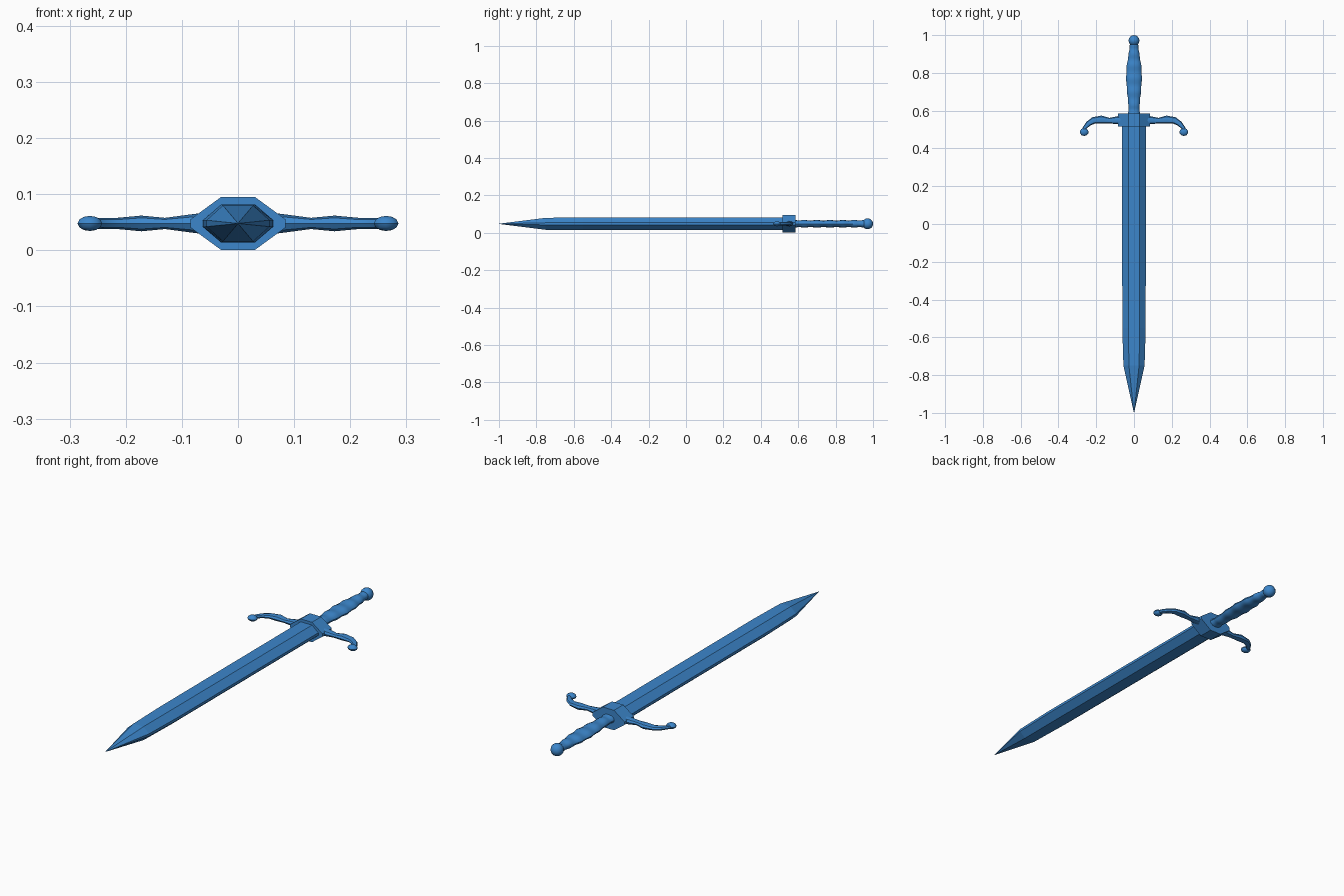
import bpy, bmesh, math
from mathutils import Vector

cube = bpy.data.objects.get("Cube")
if cube:
    bpy.data.objects.remove(cube)

MID = 0.048  # height of the sword's long axis

steel = bpy.data.materials.new("steel_blue")
steel.use_nodes = True
COLOUR = (0.045, 0.24, 0.6, 1)
steel.diffuse_color = COLOUR
steel.node_tree.nodes["Principled BSDF"].inputs["Base Color"].default_value = COLOUR


def finish(name, bm, smooth=None):
    bmesh.ops.remove_doubles(bm, verts=bm.verts, dist=1e-5)
    bmesh.ops.recalc_face_normals(bm, faces=bm.faces)
    mesh = bpy.data.meshes.new(name)
    bm.to_mesh(mesh)
    bm.free()
    mesh.materials.append(steel)
    obj = bpy.data.objects.new(name, mesh)
    bpy.context.collection.objects.link(obj)
    if smooth:
        bpy.ops.object.select_all(action="DESELECT")
        obj.select_set(True)
        bpy.context.view_layer.objects.active = obj
        bpy.ops.object.shade_smooth_by_angle(angle=math.radians(smooth))
    return obj


def loft(name, section, stations, smooth=None):
    """Sweep a unit section; each station is centre, side vector, height."""
    bm = bmesh.new()
    rings = []
    for centre, side, height in stations:
        rings.append([bm.verts.new(Vector(centre) + Vector(side) * u + Vector((0, 0, height * v)))
                      for u, v in section])
    n = len(section)
    for a, b in zip(rings, rings[1:]):
        for i in range(n):
            bm.faces.new((a[i], a[(i + 1) % n], b[(i + 1) % n], b[i]))
    bm.faces.new(rings[0])
    bm.faces.new(rings[-1])
    return finish(name, bm, smooth)


def ball(name, centre, size, segments, rings, smooth=None):
    bm = bmesh.new()
    bmesh.ops.create_uvsphere(bm, u_segments=segments, v_segments=rings, radius=1)
    for v in bm.verts:
        v.co = Vector([c + s * p for c, s, p in zip(centre, size, v.co)])
    return finish(name, bm, smooth)


def circle(n):
    return [(math.cos(math.tau * i / n), math.sin(math.tau * i / n)) for i in range(n)]


def diamond(flat, edge):
    return [(1, -edge), (1, edge), (flat, 1), (-flat, 1), (-1, edge), (-1, -edge), (-flat, -1), (flat, -1)]


def straight(rows):
    return [((0, y, MID), (w, 0, 0), h) for y, w, h in rows]


# Blade with a tapering point
loft("blade", diamond(0.48, 0.18), straight([
    (0.53, 0.063, 0.034), (-0.55, 0.062, 0.034), (-0.75, 0.056, 0.032), (-1, 0.0005, 0.0005)]))

# Guard block
loft("guard_block", diamond(0.35, 0.15), straight([(0.515, 0.085, 0.0475), (0.585, 0.085, 0.0475)]))

# Curved guard arms with ball ends
ARM = [(0.06, 0.55, 0.023, 0.019), (0.085, 0.55, 0.021, 0.016), (0.13, 0.547, 0.015, 0.010),
       (0.172, 0.553, 0.021, 0.014), (0.215, 0.548, 0.018, 0.010),
       (0.242, 0.531, 0.014, 0.010), (0.262, 0.508, 0.010, 0.009), (0.268, 0.487, 0.008, 0.008)]
for label, s in (("left", 1), ("right", -1)):
    path = [Vector((s * x, y, MID)) for x, y, w, h in ARM]
    stations = []
    for i, (x, y, w, h) in enumerate(ARM):
        along = (path[min(i + 1, len(path) - 1)] - path[max(i - 1, 0)]).normalized()
        stations.append((path[i], Vector((-along.y, along.x, 0)) * w, h))
    loft(label + "_guard_arm", circle(8), stations, 40)
    ball(label + "_guard_ball", (s * 0.264, 0.487, MID), (0.023, 0.021, 0.0135), 10, 6, 40)

# Ribbed grip, widest near its middle
GRIP = [(0.58, 0.031), (0.63, 0.029), (0.70, 0.037), (0.77, 0.042), (0.84, 0.038), (0.90, 0.028), (0.955, 0.021)]
rows = []
for (y0, w0), (y1, w1) in zip(GRIP, GRIP[1:]):
    for k in range(6):
        t = k / 6
        rib = 0.002 * math.cos(math.tau * t)
        rows.append((y0 + (y1 - y0) * t, w0 + (w1 - w0) * t + rib / 2, 0.019 + rib))
rows.append((GRIP[-1][0], GRIP[-1][1], 0.019))
loft("grip", circle(12), straight(rows), 40)

# Round pommel
ball("pommel", (0, 0.971, MID), (0.029, 0.029, 0.029), 16, 10, 40)
